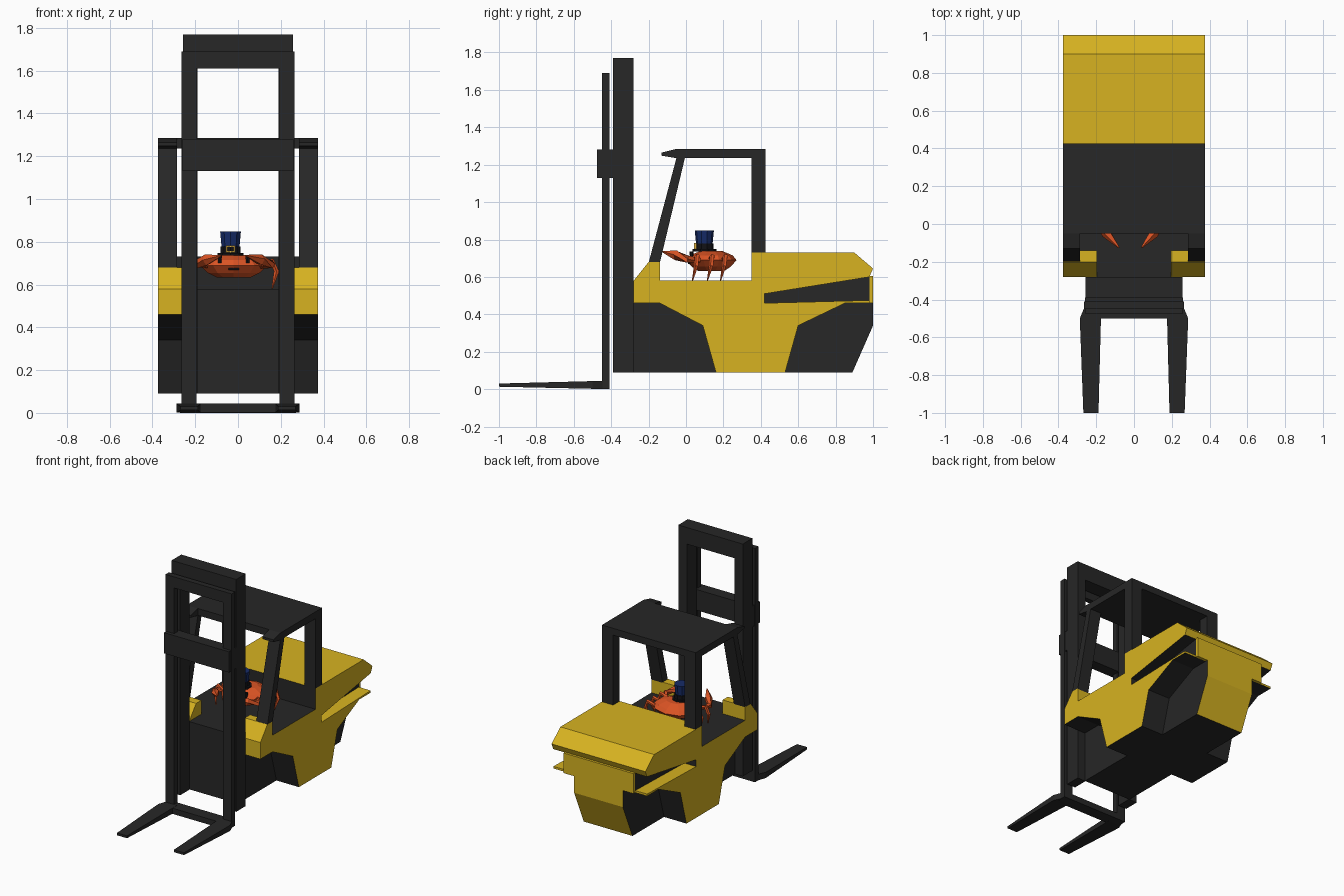
import bpy, bmesh, math
from mathutils import Vector

if "Cube" in bpy.data.objects:
    bpy.data.objects.remove(bpy.data.objects["Cube"])


def material(name, rgb):
    m = bpy.data.materials.new(name)
    m.diffuse_color = (*rgb, 1)
    m.use_nodes = True
    m.node_tree.nodes["Principled BSDF"].inputs["Base Color"].default_value = m.diffuse_color
    return m


YELLOW = material("yellow_paint", (.68, .45, .015))
DARK = material("dark_metal", (.02, .02, .02))
RED = material("red_shell", (.72, .09, .018))
BLUE = material("blue_felt", (.008, .025, .14))
BLACK = material("black_band", (.006, .006, .008))
GOLD = material("gold", (.7, .42, .05))


def finish(name, bm, *mats):
    bmesh.ops.recalc_face_normals(bm, faces=bm.faces)
    me = bpy.data.meshes.new(name)
    bm.to_mesh(me)
    bm.free()
    for m in mats:
        me.materials.append(m)
    ob = bpy.data.objects.new(name, me)
    bpy.context.collection.objects.link(ob)
    return ob


def prism(name, profile, x0, x1, mat, mirror=False, alt=None, alt_edges=()):
    """Extrude a (y, z) profile along x; alt_edges get the second material."""
    bm = bmesh.new()
    spans = [(x0, x1)] + ([(-x1, -x0)] if mirror else [])
    n = len(profile)
    for a, b in spans:
        va = [bm.verts.new((a, y, z)) for y, z in profile]
        vb = [bm.verts.new((b, y, z)) for y, z in profile]
        bm.faces.new(va)
        bm.faces.new(vb[::-1])
        for i in range(n):
            j = (i + 1) % n
            f = bm.faces.new((va[i], va[j], vb[j], vb[i]))
            f.material_index = 1 if i in alt_edges else 0
    return finish(name, bm, mat, *([alt] if alt else []))


def box(name, x, y, z, mat, mirror=False):
    return prism(name, [(y[0], z[0]), (y[1], z[0]), (y[1], z[1]), (y[0], z[1])],
                 x[0], x[1], mat, mirror)


def rings(name, centre, levels, sides, mat):
    """Stack of elliptical rings: (z, rx, ry)."""
    bm = bmesh.new()
    rows = []
    for z, rx, ry in levels:
        rows.append([bm.verts.new((centre[0] + rx * math.cos(2 * math.pi * (i + .5) / sides),
                                   centre[1] + ry * math.sin(2 * math.pi * (i + .5) / sides), z))
                     for i in range(sides)])
    for r, s in zip(rows, rows[1:]):
        for i in range(sides):
            j = (i + 1) % sides
            bm.faces.new((r[i], r[j], s[j], s[i]))
    bm.faces.new(rows[0])
    bm.faces.new(rows[-1])
    return finish(name, bm, mat)


def limb(name, points, radii, mat, sides=5):
    """Tapered faceted tube through points."""
    bm = bmesh.new()
    pts = [Vector(p) for p in points]
    rows = []
    for k, (p, r) in enumerate(zip(pts, radii)):
        d = (pts[min(k + 1, len(pts) - 1)] - pts[max(k - 1, 0)]).normalized()
        u = d.cross(Vector((.3, 1, .2))).normalized()
        v = d.cross(u)
        rows.append([bm.verts.new(p + r * (u * math.cos(t) + v * math.sin(t)))
                     for t in (2 * math.pi * i / sides for i in range(sides))])
    for r, s in zip(rows, rows[1:]):
        for i in range(sides):
            j = (i + 1) % sides
            bm.faces.new((r[i], r[j], s[j], s[i]))
    bm.faces.new(rows[0])
    bm.faces.new(rows[-1])
    return finish(name, bm, mat)


# Chassis: side panels with open wheel wells, dark core, hood
prism("side_panels",
      [(-.28, .46), (-.28, .58), (-.2, .68), (-.14, .68), (-.14, .58), (.35, .58), (.42, .58),
       (.42, .46), (.98, .475), (.98, .46), (.85, .46), (.60, .34), (.53, .09), (.16, .09),
       (.09, .34), (-.14, .46)], .195, .375, YELLOW, True, DARK, (4, 6, 9, 10, 11, 12, 13, 14, 15))
prism("chassis_core",
      [(-.28, .09), (-.28, .58), (.42, .58), (.42, .46), (1, .46), (1, .34), (.89, .09)],
      -.195, .195, DARK, alt=YELLOW, alt_edges=(4, 5))
prism("engine_bay", [(.42, .46), (.42, .51), (.98, .6), (.98, .46)], -.28, .28, DARK)
box("rear_panel", (-.28, .28), (.98, 1), (.46, .605), YELLOW)
prism("hood", [(.35, .58), (.35, .73), (.9, .73), (1, .645), (.98, .6), (.42, .51), (.42, .58)],
      -.375, .375, YELLOW, alt=DARK, alt_edges=(0, 4))

# Cab frame
prism("front_pillars", [(-.2, .675), (-.14, .675), (-.005, 1.24), (-.05, 1.24)],
      .285, .375, DARK, True)
box("rear_pillars", (.285, .375), (.35, .425), (.73, 1.24), DARK, True)
box("roof", (-.375, .375), (-.05, .425), (1.235, 1.285), DARK)
prism("roof_prongs", [(-.05, 1.235), (-.13, 1.248), (-.13, 1.265), (-.05, 1.285)],
      .285, .375, DARK, True)

# Mast
box("outer_mast_rails", (.19, .258), (-.39, -.28), (.09, 1.77), DARK, True)
box("outer_mast_top", (-.19, .19), (-.39, -.28), (1.65, 1.77), DARK)
box("inner_mast_rails", (.195, .265), (-.45, -.41), (0, 1.69), DARK, True)
box("inner_mast_top", (-.195, .195), (-.45, -.41), (1.61, 1.69), DARK)
box("mast_crossbar", (-.26, .26), (-.475, -.39), (1.13, 1.28), DARK)

# Forks with their base bar
box("fork_base", (-.262, .262), (-.475, -.41), (0, .043), DARK)
bm = bmesh.new()
for s in (-1, 1):
    rows = []
    for y, a, b, z0, z1 in ((-.44, .175, .262, 0, .045), (-.5, .175, .287, .002, .043),
                            (-1, .188, .268, .013, .03)):
        rows.append([bm.verts.new((s * x, y, z)) for x, z in ((a, z0), (b, z0), (b, z1), (a, z1))])
    for r, t in zip(rows, rows[1:]):
        for i in range(4):
            j = (i + 1) % 4
            bm.faces.new((r[i], r[j], t[j], t[i]))
    bm.faces.new(rows[0])
    bm.faces.new(rows[-1])
finish("forks", bm, DARK)
box("fork_bar", (-.18, .18), (-.5, -.47), (.002, .043), DARK)

# Crab driver
CX = -.02
rings("crab_body", (CX, .135),
      [(.632, .08, .07), (.655, .13, .105), (.69, .165, .135), (.715, .14, .115), (.738, .075, .06)],
      10, RED)
for s, side in ((-1, "left"), (1, "right")):
    limb(side + "_claw", [(CX + s * .13, .07, .69), (CX + s * .175, .01, .695),
                          (CX + s * .125, -.05, .715), (CX + s * .06, -.125, .735)],
         (.016, .02, .027, .004), RED)
    for k, y in enumerate((.05, .13, .2)):
        limb(f"{side}_leg_{k}", [(CX + s * .13, y, .69), (CX + s * .18, y + .01, .71),
                                 (CX + s * .2, y + .005, .66), (CX + s * .18, y - .015, .582)],
             (.012, .014, .013, .003), RED)
    rings(side + "_eye", (CX + s * .065, .03), [(.7, .009, .009), (.735, .011, .011)], 6, BLACK)
box("crab_mouth", (CX - .025, CX + .025), (.012, .05), (.668, .678), BLACK)

# Hat
HAT = (-.035, .098)
rings("hat_brim", HAT, [(.735, .064, .064), (.748, .064, .064)], 10, BLACK)
rings("hat_band", HAT, [(.748, .05, .05), (.778, .05, .05)], 10, BLACK)
rings("hat_crown", HAT, [(.775, .044, .044), (.848, .051, .051)], 10, BLUE)
for k, (x0, x1, z0, z1) in enumerate(((-.022, -.015, .75, .782), (.015, .022, .75, .782),
                                      (-.022, .022, .75, .756), (-.022, .022, .776, .782))):
    box(f"hat_buckle_{k}", (HAT[0] + x0, HAT[0] + x1), (.042, .055), (z0, z1), GOLD)
